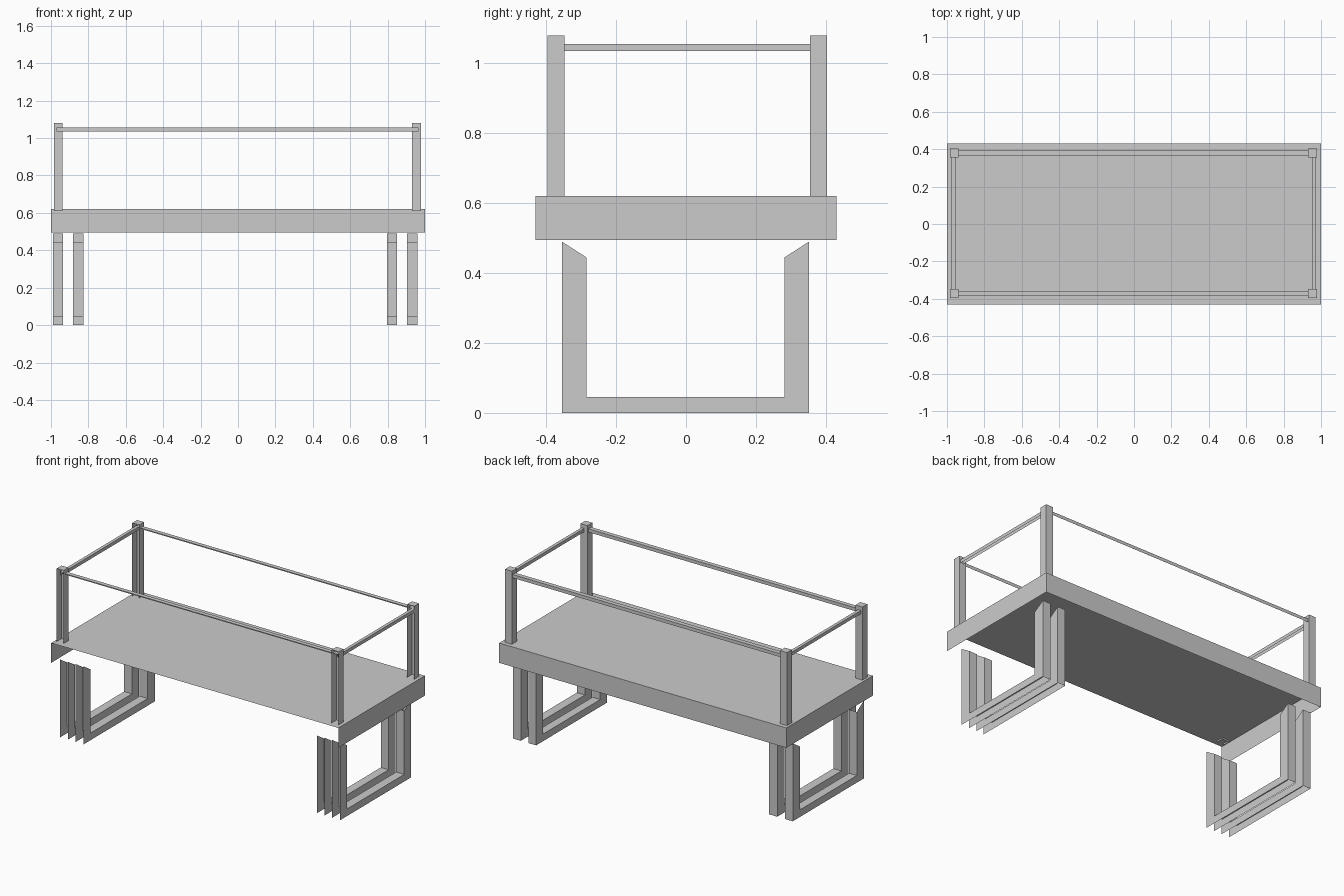
import bpy, bmesh
from mathutils import Vector

if "Cube" in bpy.data.objects:
    bpy.data.objects.remove(bpy.data.objects["Cube"])


def finish(name, bm):
    mesh = bpy.data.meshes.new(name)
    bm.to_mesh(mesh)
    bm.free()
    obj = bpy.data.objects.new(name, mesh)
    bpy.context.collection.objects.link(obj)
    return obj


def open_box(name, lo, hi):
    """Box shell without its front (-y) and bottom (-z) faces."""
    lo, hi = Vector(lo), Vector(hi)
    bm = bmesh.new()
    bmesh.ops.create_cube(bm, size=1)
    for v in bm.verts:
        v.co = Vector((lo[i] + (v.co[i] + 0.5) * (hi[i] - lo[i]) for i in range(3)))
    bm.normal_update()
    missing = [f for f in bm.faces if f.normal.y < -0.9 or f.normal.z < -0.9]
    bmesh.ops.delete(bm, geom=missing, context='FACES')
    return finish(name, bm)


def leg_frame(name, x0, x1):
    """U-shaped frame with mitred tops, open at the front, below and on top."""
    profile = [(-0.355, 0.49), (-0.355, 0), (0.352, 0), (0.352, 0.49),
               (0.282, 0.445), (0.282, 0.045), (-0.285, 0.045), (-0.285, 0.445)]
    bm = bmesh.new()
    a = [bm.verts.new((x0, y, z)) for y, z in profile]
    b = [bm.verts.new((x1, y, z)) for y, z in profile]
    # side walls, split at the mitres
    for i, j, k, l in ((0, 1, 6, 7), (1, 2, 5, 6), (2, 3, 4, 5)):
        bm.faces.new((a[l], a[k], a[j], a[i]))
        bm.faces.new((b[i], b[j], b[k], b[l]))
    # outer back wall and the three inner walls
    for i in (2, 4, 5, 6):
        bm.faces.new((a[i], a[i + 1], b[i + 1], b[i]))
    bmesh.ops.recalc_face_normals(bm, faces=bm.faces)
    # keep the outer back wall facing outwards
    bm.normal_update()
    back = max(bm.faces, key=lambda f: f.calc_center_median().y)
    if back.normal.y < 0:
        bmesh.ops.reverse_faces(bm, faces=bm.faces)
    return finish(name, bm)


# Table top
open_box("table_top", (-1, -0.43, 0.495), (1, 0.43, 0.62))

# Paired leg frames at each end
for i, (x0, x1) in enumerate(((-0.99, -0.936), (-0.882, -0.826),
                              (0.797, 0.851), (0.904, 0.96))):
    leg_frame(f"leg_frame_{i + 1}", x0, x1)

# Corner posts
for side, x in (("left", -0.961), ("right", 0.954)):
    for end, y in (("front", -0.372), ("back", 0.379)):
        open_box(f"{end}_{side}_post", (x - 0.024, y - 0.024, 0.61),
                 (x + 0.024, y + 0.024, 1.08))

# Long rails
for end, y in (("front", -0.372), ("back", 0.381)):
    open_box(f"{end}_rail", (-0.97, y - 0.014, 1.035), (0.965, y + 0.014, 1.056))

# Short rails
for side, x in (("left", -0.965), ("right", 0.963)):
    open_box(f"{side}_rail", (x - 0.01, -0.372, 1.035), (x + 0.01, 0.379, 1.056))
